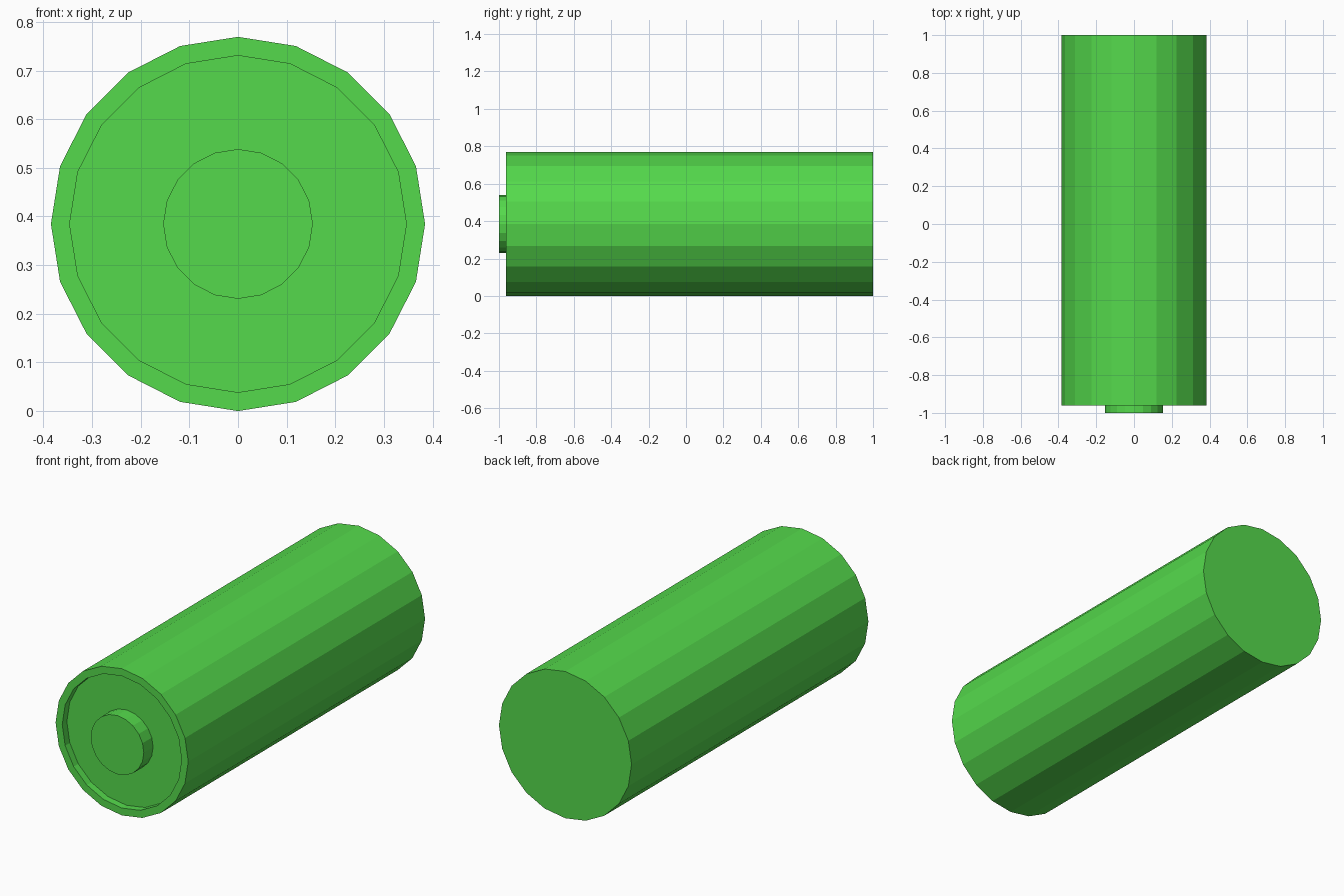
import bpy
import bmesh
from math import cos, sin, tau

cube = bpy.data.objects.get("Cube")
if cube:
    bpy.data.objects.remove(cube, do_unlink=True)

SIDES = 20
R = 2 / 5.2            # outer radius, also the height of the axis
STEP = 0.1 * R         # rim width, recess depth and button overhang
RIM_Y = -1 + STEP
FLOOR_Y = RIM_Y + STEP

green = bpy.data.materials.new("bright_green")
green.use_nodes = True
green.diffuse_color = (0.09, 0.70, 0.072, 1)
bsdf = next(n for n in green.node_tree.nodes if n.type == 'BSDF_PRINCIPLED')
bsdf.inputs["Base Color"].default_value = green.diffuse_color


def lathe(name, profile, close_start=True):
    """Turn (radius, y) points around the lengthwise axis and cap the ends."""
    bm = bmesh.new()
    rings = [[bm.verts.new((r * cos(tau * i / SIDES), y, R + r * sin(tau * i / SIDES)))
              for i in range(SIDES)] for r, y in profile]
    for a, b in zip(rings, rings[1:]):
        for i in range(SIDES):
            j = (i + 1) % SIDES
            bm.faces.new((a[i], a[j], b[j], b[i]))
    if close_start:
        bm.faces.new(rings[0])
    bm.faces.new(rings[-1])
    bmesh.ops.recalc_face_normals(bm, faces=bm.faces)
    mesh = bpy.data.meshes.new(name)
    bm.to_mesh(mesh)
    bm.free()
    mesh.materials.append(green)
    obj = bpy.data.objects.new(name, mesh)
    bpy.context.collection.objects.link(obj)
    return obj


# Casing: flat back, long wall, raised front rim and recessed front floor
lathe("battery_casing", [(R, 1), (R, RIM_Y), (R - STEP, RIM_Y), (R - STEP, FLOOR_Y)])

# Contact button standing on the recessed floor
lathe("contact_button", [(0.4 * R, FLOOR_Y + 0.005), (0.4 * R, -1)])
